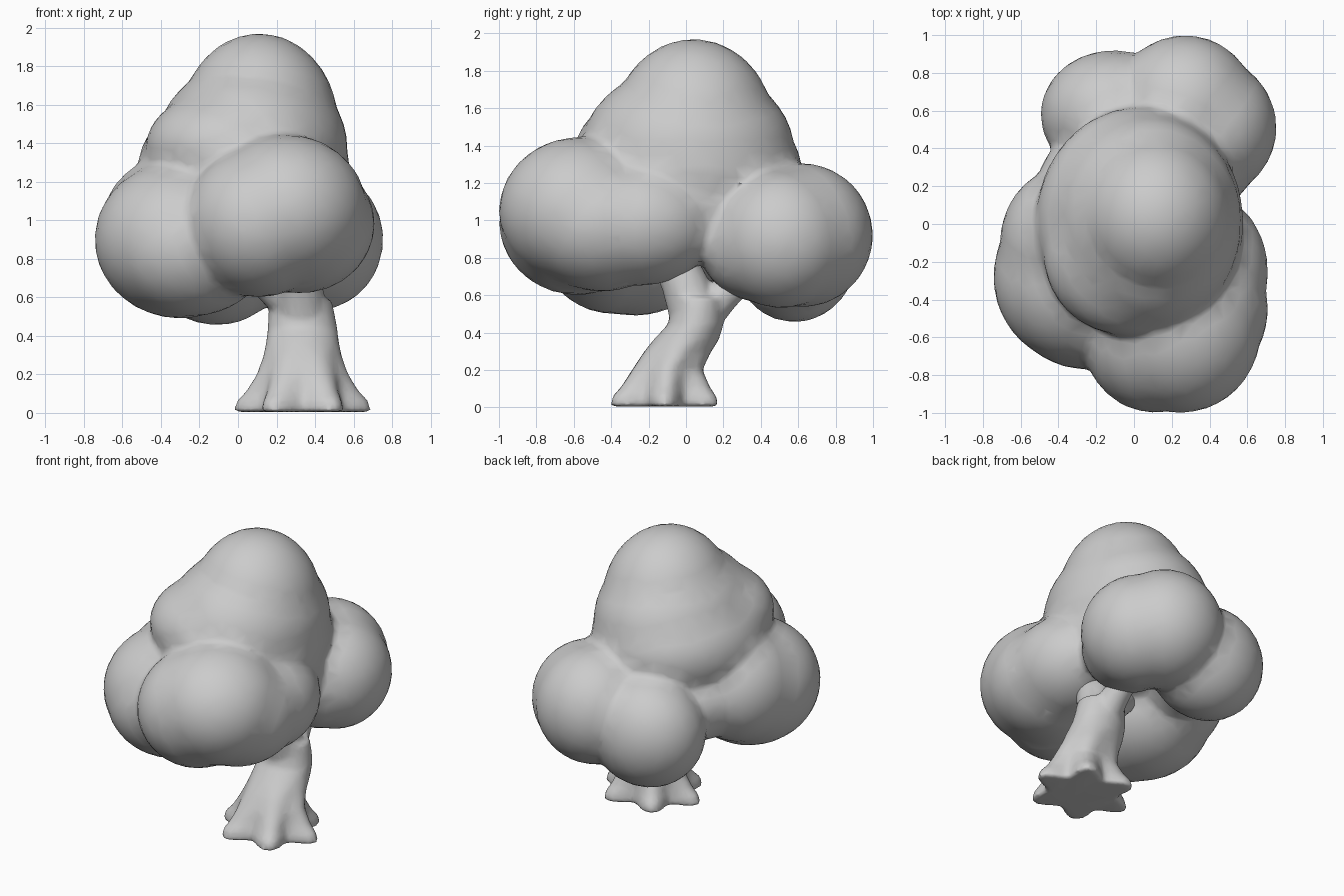
import bpy, bmesh, math
from mathutils import Vector, Matrix

if "Cube" in bpy.data.objects:
    bpy.data.objects.remove(bpy.data.objects["Cube"])

grey = bpy.data.materials.new("plain grey")
grey.diffuse_color = (0.6, 0.6, 0.6, 1)
grey.use_nodes = True
grey.node_tree.nodes["Principled BSDF"].inputs["Base Color"].default_value = grey.diffuse_color


def add_object(name, bm):
    mesh = bpy.data.meshes.new(name)
    bmesh.ops.recalc_face_normals(bm, faces=bm.faces)
    for f in bm.faces:
        f.smooth = True
    bm.to_mesh(mesh)
    bm.free()
    mesh.materials.append(grey)
    ob = bpy.data.objects.new(name, mesh)
    bpy.context.collection.objects.link(ob)
    return ob


def fuse(ob, voxel, rounds, ratio):
    """Melt overlapping pieces into one soft, lightly faceted surface."""
    rm = ob.modifiers.new("fuse", 'REMESH')
    rm.mode = 'VOXEL'
    rm.voxel_size = voxel
    rm.use_smooth_shade = True
    sm = ob.modifiers.new("soften", 'SMOOTH')
    sm.factor = 0.5
    sm.iterations = rounds
    dc = ob.modifiers.new("simplify", 'DECIMATE')
    dc.ratio = ratio


def loft(bm, rings):
    """Skin a closed tube through rings of points."""
    loops = [[bm.verts.new(p) for p in ring] for ring in rings]
    n = len(loops[0])
    for a, b in zip(loops, loops[1:]):
        for i in range(n):
            j = (i + 1) % n
            bm.faces.new((a[i], a[j], b[j], b[i]))
    bm.faces.new(loops[0][::-1])
    bm.faces.new(loops[-1])


def branch(bm, path, r0, r1, sides=16):
    pts = [Vector(p) for p in path]
    rings = []
    for k, p in enumerate(pts):
        d = pts[min(k + 1, len(pts) - 1)] - pts[max(k - 1, 0)]
        q = d.to_track_quat('Z', 'Y')
        r = r0 + (r1 - r0) * k / (len(pts) - 1)
        rings.append([p + q @ Vector((r * math.cos(t), r * math.sin(t), 0))
                      for t in (2 * math.pi * i / sides for i in range(sides))])
    loft(bm, rings)


# Foliage clumps: (centre, radii)
crown = [
    ((0.11, 0.04, 1.50), (0.41, 0.43, 0.47)),
    ((0.07, 0.01, 1.37), (0.50, 0.57, 0.46)),
    ((0.03, 0.01, 1.27), (0.55, 0.61, 0.40)),
    ((-0.04, -0.16, 1.38), (0.44, 0.43, 0.30)),
    ((0.12, 0.02, 1.10), (0.45, 0.42, 0.32)),
]
front_clump = [
    ((0.11, -0.58, 0.99), (0.39, 0.42, 0.39)),
    ((0.25, -0.57, 1.05), (0.42, 0.43, 0.395)),
    ((0.32, -0.45, 0.98), (0.39, 0.42, 0.36)),
    ((0.36, -0.25, 0.98), (0.35, 0.42, 0.33)),
]
left_clump = [
    ((-0.30, -0.28, 0.90), (0.445, 0.46, 0.41)),
    ((-0.25, -0.39, 0.86), (0.42, 0.38, 0.36)),
    ((-0.36, -0.10, 0.96), (0.35, 0.40, 0.37)),
    ((-0.24, 0.20, 0.93), (0.27, 0.28, 0.26)),
]
back_clump = [
    ((0.27, 0.62, 0.92), (0.38, 0.38, 0.385)),
    ((0.40, 0.51, 0.90), (0.355, 0.37, 0.37)),
    ((0.36, 0.42, 0.87), (0.31, 0.355, 0.31)),
    ((-0.11, 0.58, 0.83), (0.385, 0.34, 0.375)),
]
bm = bmesh.new()
for centre, radii in crown + front_clump + left_clump + back_clump:
    m = Matrix.Translation(centre) @ Matrix.Diagonal((*radii, 1))
    bmesh.ops.create_icosphere(bm, subdivisions=4, radius=1, matrix=m)
fuse(add_object("foliage", bm), 0.025, 8, 0.12)

# Trunk: leaning loft that flares into star-shaped roots
# each row: z, centre x, centre y, radius x, radius y, root depth
rows = [(0.005, 0.335, -0.115, 0.30, 0.275, 0.20),
        (0.06, 0.335, -0.115, 0.29, 0.265, 0.19),
        (0.11, 0.335, -0.11, 0.26, 0.235, 0.14),
        (0.20, 0.335, -0.10, 0.225, 0.195, 0.06),
        (0.29, 0.335, -0.05, 0.20, 0.185, 0.03),
        (0.36, 0.335, 0.00, 0.19, 0.175, 0.0),
        (0.44, 0.335, 0.05, 0.18, 0.15, 0.0),
        (0.51, 0.33, 0.06, 0.172, 0.14, 0.0),
        (0.59, 0.325, 0.06, 0.16, 0.14, 0.0)]
bm = bmesh.new()
rings = []
for z, cx, cy, rx, ry, depth in rows:
    ring = []
    for i in range(48):
        t = 2 * math.pi * i / 48
        s = 1 + depth * math.cos(6 * t)
        ring.append(Vector((cx + rx * s * math.cos(t), cy + ry * s * math.sin(t), z)))
    rings.append(ring)
loft(bm, rings)

# Branches reaching into the clumps
branch(bm, [(0.33, 0.08, 0.48), (0.32, 0.20, 0.60), (0.30, 0.36, 0.74)], 0.11, 0.07)
branch(bm, [(0.33, 0.05, 0.50), (0.31, -0.01, 0.67), (0.27, -0.10, 0.86)], 0.14, 0.11)
branch(bm, [(0.28, 0.05, 0.56), (0.14, 0.00, 0.68), (-0.02, -0.08, 0.82)], 0.10, 0.07)
fuse(add_object("trunk", bm), 0.016, 5, 0.3)
